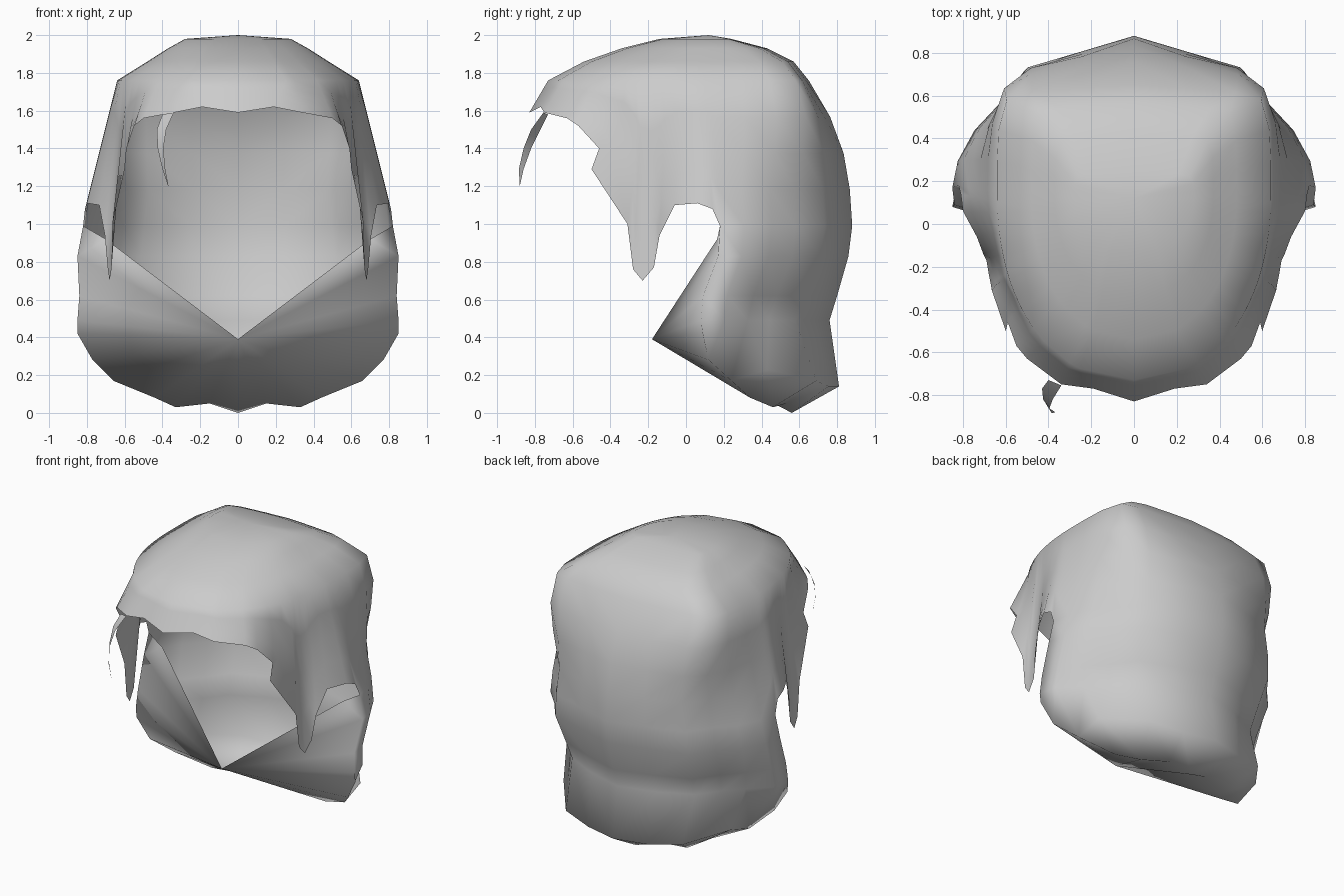
import bpy, bmesh, math

if "Cube" in bpy.data.objects:
    bpy.data.objects.remove(bpy.data.objects["Cube"])

N_FRONT = 2.2   # squareness of the front of the head outline

# head outline by height: z, front y, half width, back y, y of widest point
RINGS = [(2.00, .12, .00, .12, .12), (1.98, -.14, .28, .24, .12),
         (1.93, -.34, .37, .43, .13), (1.86, -.54, .48, .57, .14),
         (1.76, -.73, .64, .65, .15), (1.60, -.83, .68, .75, .15),
         (1.40, -.87, .725, .83, .15), (1.08, -.87, .80, .885, .17),
         (.99, -.87, .82, .88, .18), (.83, -.87, .85, .86, .17),
         (.62, -.87, .84, .80, .09), (.49, -.87, .85, .76, .08)]

# hairline from the centre of the brow, round the sideburn, to behind the ear
HAIRLINE = [(0, -.83, 1.59), (.19, -.77, 1.62), (.34, -.75, 1.59), (.50, -.63, 1.56),
            (.55, -.57, 1.52), (.59, -.46, 1.40), (.60, -.50, 1.29), (.665, -.31, 1.0),
            (.67, -.28, .76), (.68, -.23, .70), (.69, -.17, .77), (.705, -.14, .94),
            (.735, -.06, 1.10), (.80, .06, 1.11), (.81, .14, 1.08), (.82, .18, .99)]
# where each hairline column starts on the dome
TOP_Y = [-.83, -.77, -.74, -.63, -.56, -.47, -.38, -.31, -.27, -.22, -.17, -.13, -.06, .04, .10, .15]

# back outline as fractions of half width and depth, side to centre: low and at the dome
BACK = [(1, 0), (.97, .18), (.877, .39), (.74, .57), (.605, .79), (.30, .895), (0, 1)]
BACK_DOME = [(1, 0), (1, .28), (.99, .58), (.93, .86), (.74, .93), (.38, .97), (0, 1)]
# lower edge of the back hair, from the jaw to the centre of the nape
NAPE = [(.85, .09, .42), (.77, .12, .28), (.66, .24, .17), (.65, .43, .23),
        (.45, .69, .17), (.23, .755, .14), (0, .81, .14)]
UNDER = [(.66, .24, .17), (.44, .34, .08), (.33, .46, .03), (.15, .53, .05), (0, .56, 0)]


def ring(z):
    for a, b in zip(RINGS, RINGS[1:]):
        if a[0] >= z >= b[0]:
            f = (a[0] - z) / (a[0] - b[0])
            return [p + (q - p) * f for p, q in zip(a, b)]
    return RINGS[-1]


def front_point(d, z):
    """Outline point at fraction d of the depth in front of the widest point."""
    _, yf, w, _, yc = ring(z)
    return (w * (1 - d ** N_FRONT) ** (1 / N_FRONT), yc - (yc - yf) * d, z)


def back_point(i, z, scale=1.0):
    """Outline point of back column i, squarer towards the dome."""
    _, _, w, yb, yc = ring(z)
    k = min(1, max(0, (z - 1.15) / .55))
    u, v = (a + (b - a) * k for a, b in zip(BACK[i], BACK_DOME[i]))
    return (w * u * scale, yc + (yb - yc) * v * scale, z)


def finish(bm, name, mat):
    bmesh.ops.remove_doubles(bm, verts=bm.verts[:], dist=1e-4)
    for f in bm.faces:
        f.smooth = True
    me = bpy.data.meshes.new(name)
    bm.to_mesh(me)
    bm.free()
    ob = bpy.data.objects.new(name, me)
    bpy.context.collection.objects.link(ob)
    me.materials.append(mat)
    return ob


def skin(bm, columns):
    """Quads between neighbouring columns of points."""
    cols = [[bm.verts.new(p) for p in col] for col in columns]
    for a, b in zip(cols, cols[1:]):
        for i in range(len(a) - 1):
            bm.faces.new((a[i], a[i + 1], b[i + 1], b[i]))


grey = bpy.data.materials.new("hair grey")
grey.diffuse_color = (.6, .6, .6, 1)
grey.use_nodes = True
grey.node_tree.nodes["Principled BSDF"].inputs["Base Color"].default_value = grey.diffuse_color

# front of the cap: columns run from the crown down to the hairline
tops = [r[0] for r in RINGS[:5]]
steps = (.25, .5, .75)
columns = []
for n, (y, end) in enumerate(zip(TOP_Y, HAIRLINE)):
    d = min(1, max(0, (.15 - y) / .98))
    col = [front_point(d, z) for z in tops]
    x0, y0, z0 = col[-1]
    power = 3 if 5 <= n <= 7 else 1
    for k in steps:
        col.append((x0 + (end[0] - x0) * k, y0 + (end[1] - y0) * k ** power, z0 + (end[2] - z0) * k))
    columns.append(col + [end])
# back of the cap down to ear level
for i in range(1, len(BACK)):
    zs = tops + [1.76 - .77 * k for k in steps] + [.99]
    columns.append([back_point(i, z) for z in zs])
bm = bmesh.new()
skin(bm, columns)

# back hair below the ears, pinched at the neck
lower = []
for i, end in enumerate(NAPE):
    s = .93 if 2 <= i <= 4 else 1
    lower.append([back_point(i, .99), back_point(i, .83), back_point(i, .62, (1 + s) / 2),
                  back_point(i, .49, s), end])
skin(bm, lower)

# tucked-under nape
skin(bm, [[a, b] for a, b in zip(NAPE[2:], UNDER)])

# jaw flap: fan from the chin point to the lower edge
chin, shoulder = (0, -.18, .39), (.70, .165, .92)
edge = [shoulder] + lower[0][1:] + [NAPE[1]] + UNDER
fan = [(chin, b, a) for a, b in zip(edge, edge[1:])]
fan.append((shoulder, lower[0][1], lower[0][0]))
for tri in fan:
    bm.faces.new([bm.verts.new(p) for p in tri])
hair = finish(bm, "hair_shell", grey)
mirror = hair.modifiers.new("mirror", "MIRROR")
mirror.use_clip = True

# loose lock hanging over the brow
lock = [[(-.40, -.73, 1.58), (-.43, -.77, 1.50), (-.425, -.82, 1.40), (-.40, -.86, 1.29), (-.37, -.88, 1.20)],
        [(-.34, -.755, 1.59), (-.38, -.82, 1.50), (-.395, -.86, 1.40), (-.385, -.885, 1.29), (-.368, -.88, 1.20)]]
bm = bmesh.new()
skin(bm, lock)
finish(bm, "front_lock", grey)
